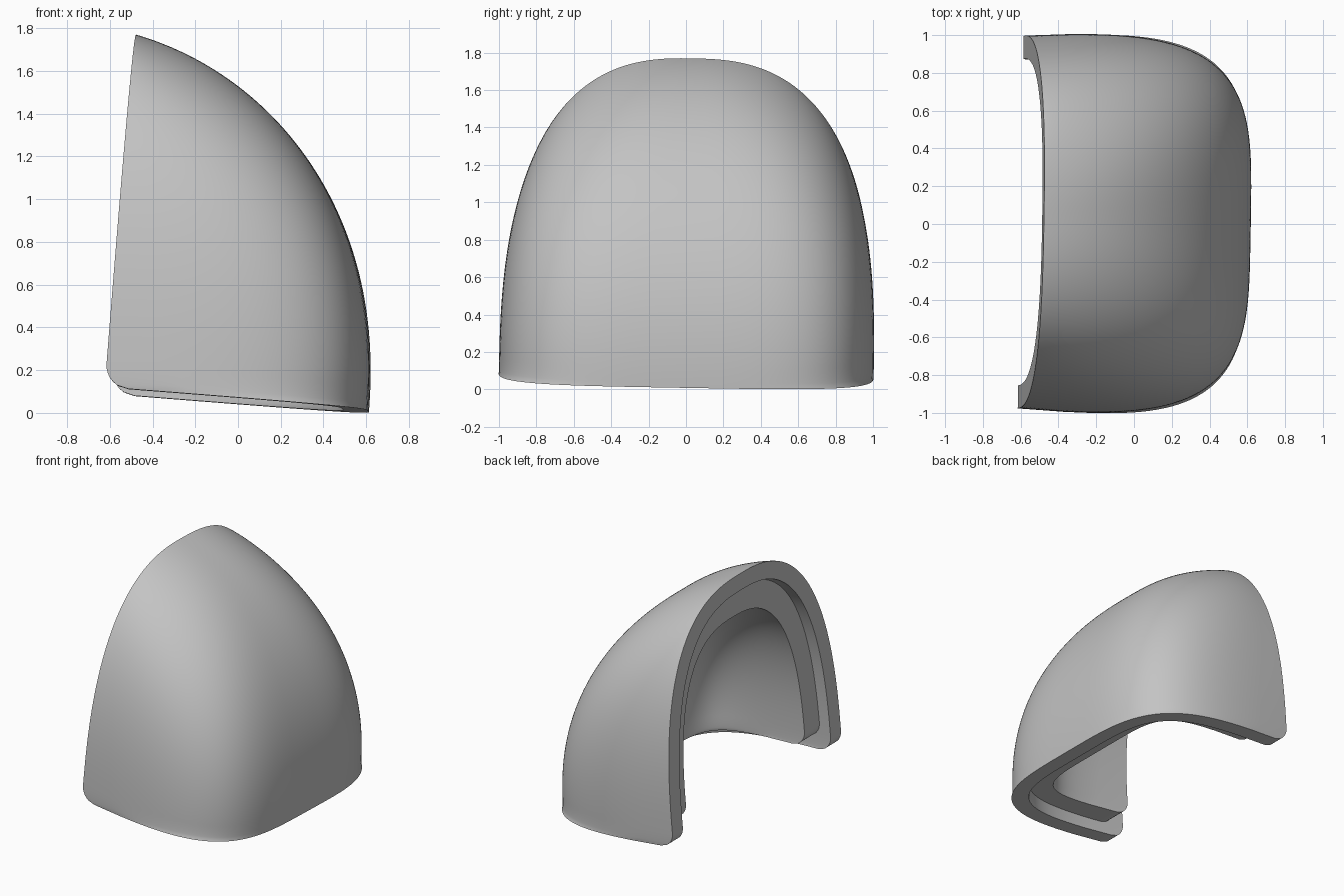
import bpy
import bmesh
from math import sin, cos, pi, sqrt, radians
from mathutils import Matrix

cube = bpy.data.objects.get("Cube")
if cube:
    bpy.data.objects.remove(cube, do_unlink=True)

grey = bpy.data.materials.new("plain_grey")
grey.use_nodes = True
colour = (0.55, 0.55, 0.55, 1)
grey.diffuse_color = colour
grey.node_tree.nodes["Principled BSDF"].inputs["Base Color"].default_value = colour

ROWS, COLS, CORNER = 90, 72, .11


def profile(i):
    """Height, nose reach and half width, each as a fraction of its maximum."""
    a = pi / 2 * (i / ROWS) ** 1.5
    f = sin(a) ** (2 / 2.6)
    half = cos(a) ** (2 / 2.6) if i < ROWS else 0
    # The nose line is an arc whose crown lies behind the rear opening
    nose = 1.245 * sqrt(1 - .961 * f ** 2.15) - .245
    return f, max(nose, 0) if i < ROWS else 0, half


def dome(bm, height, reach, width, square, recess):
    """Grid of vertices over a half dome, open at the rear and below."""
    grid = []
    for i in range(ROWS + 1):
        f, nose, half = profile(i)
        rise = f * (height - recess)
        inset = 0
        if rise < CORNER:
            inset = CORNER - sqrt(CORNER ** 2 - (CORNER - rise) ** 2)
        length = max(nose * (reach - recess) - inset, 0)
        blend = f ** 2
        p = square + (1 - square) * blend
        q = square + (2.6 - square) * blend
        row = []
        for j in range(COLS + 1):
            t = pi * (j / COLS - .5)
            s = sin(t)
            u = max(cos(t), 0) ** (2 / p) if 0 < j < COLS else 0
            v = abs(s) ** (2 / q) * (1 if s > 0 else -1)
            tuck = 1 - .025 * (1 - f) * (1 - u) ** 4
            row.append(bm.verts.new((recess + inset + length * u,
                                     half * width * v * tuck, recess + rise)))
        grid.append(row)
    return grid


def shell(name, outside, inside, recess):
    """Two nested domes joined along the rear rim and the bottom edge."""
    bm = bmesh.new()
    outer, inner = dome(bm, *outside, recess), dome(bm, *inside, recess)
    for g in (outer, inner):
        for r, s in zip(g, g[1:]):
            for j in range(COLS):
                bm.faces.new((r[j], r[j + 1], s[j + 1], s[j]))
    edges = [(outer[0], inner[0])]
    edges += [([r[k] for r in outer], [r[k] for r in inner]) for k in (0, COLS)]
    for a, b in edges:
        for i in range(len(a) - 1):
            bm.faces.new((a[i], a[i + 1], b[i + 1], b[i]))
    bmesh.ops.remove_doubles(bm, verts=bm.verts, dist=.0001)
    bmesh.ops.recalc_face_normals(bm, faces=bm.faces)
    for f in bm.faces:
        f.smooth = True
    # Seat the part with its slight lean
    lean = (Matrix.Translation((-.608, .008, .104)) @ Matrix.Rotation(radians(-1), 4, 'Z')
            @ Matrix.Rotation(radians(4.5), 4, 'Y') @ Matrix.Rotation(radians(-1), 4, 'X'))
    bm.transform(lean)
    mesh = bpy.data.meshes.new(name)
    bm.to_mesh(mesh)
    bm.free()
    mesh.set_sharp_from_angle(angle=radians(35))
    mesh.materials.append(grey)
    obj = bpy.data.objects.new(name, mesh)
    bpy.context.collection.objects.link(obj)


# Outer cap, and the thicker liner set back inside it
shell("outer_cap", (1.671, 1.222, 1.01, 3.9), (1.55, 1.10, .885, 4.4), 0)
shell("inner_liner", (1.555, 1.11, .895, 4.4), (1.33, .92, .71, 5.5), .09)
